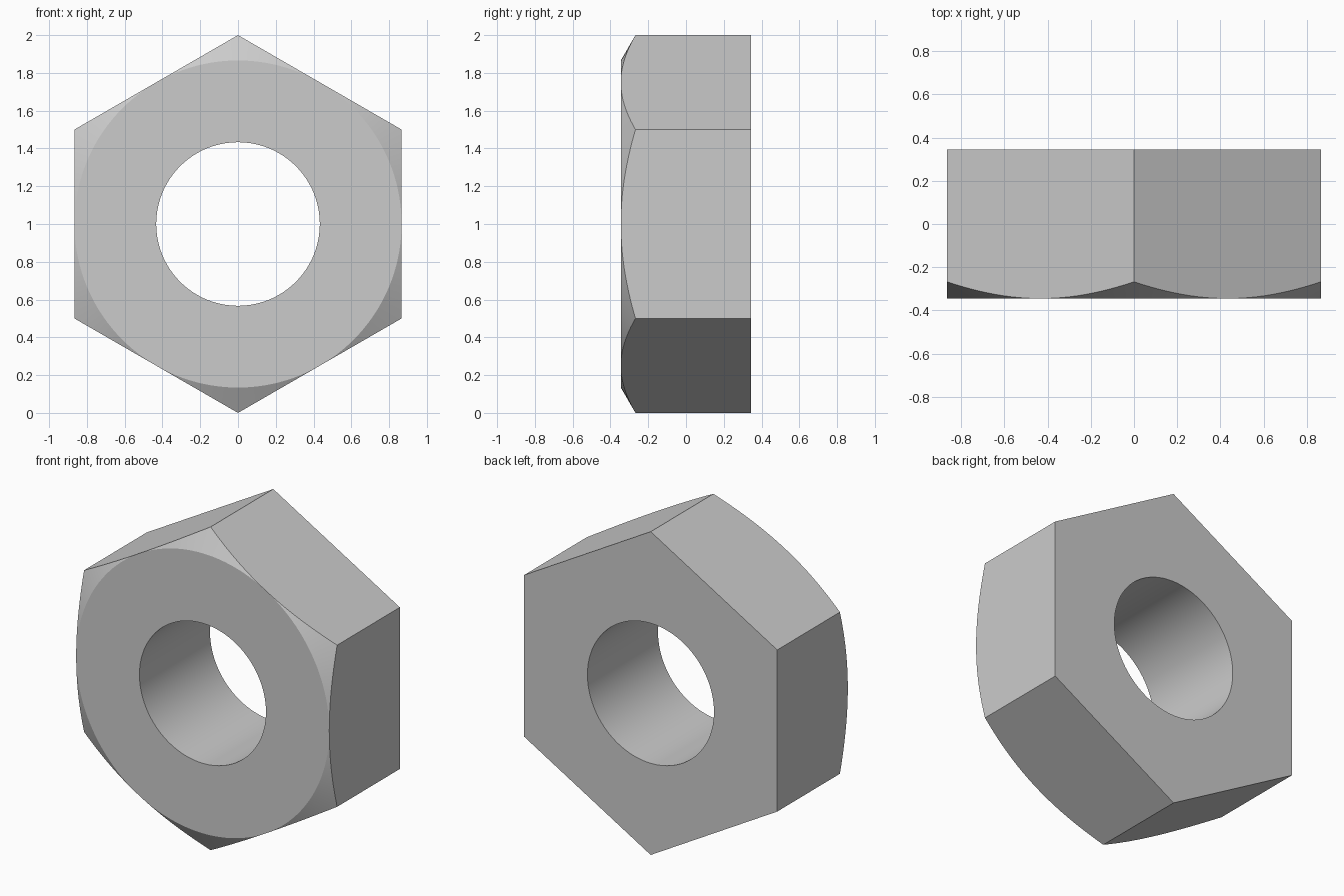
import bpy, bmesh, math

if "Cube" in bpy.data.objects:
    bpy.data.objects.remove(bpy.data.objects["Cube"])

N = 144                      # segments around, divisible by 12
FLAT = math.sqrt(3) / 2      # centre to flat side (corner radius is 1)
HOLE = 0.433                 # bore radius
HALF = 0.345                 # half thickness
CENTRE_Z = 1.0


def hex_radius(a):
    # distance to the hexagon outline, with corners at top and bottom
    local = (a - math.pi / 2) % (math.pi / 3) - math.pi / 6
    return FLAT / math.cos(local)


def chamfer_y(a):
    # 30 degree cone that cuts the front corners
    return -HALF + (hex_radius(a) - FLAT) * math.tan(math.pi / 6)


# Cross-section around the ring: (radius, y) at each angle
section = [
    lambda a: (HOLE, HALF),
    lambda a: (HOLE, -HALF),
    lambda a: (FLAT, -HALF),
    lambda a: (hex_radius(a), chamfer_y(a)),
    lambda a: (hex_radius(a), HALF),
]

bm = bmesh.new()
rings = []
for point in section:
    ring = []
    for i in range(N):
        a = math.pi / 2 + 2 * math.pi * i / N
        r, y = point(a)
        ring.append(bm.verts.new((r * math.cos(a), y, CENTRE_Z + r * math.sin(a))))
    rings.append(ring)

# Skin the closed section: bore, front face, chamfer, sides, back face
for k in range(len(rings)):
    p, q = rings[k], rings[(k + 1) % len(rings)]
    for i in range(N):
        j = (i + 1) % N
        bm.faces.new((p[i], p[j], q[j], q[i]))

# The cone touches each flat at its middle
bmesh.ops.remove_doubles(bm, verts=bm.verts, dist=1e-5)
bmesh.ops.recalc_face_normals(bm, faces=bm.faces)

mesh = bpy.data.meshes.new("hex_nut")
bm.to_mesh(mesh)
bm.free()
nut = bpy.data.objects.new("hex_nut", mesh)
bpy.context.collection.objects.link(nut)

# Smooth bore and cone, sharp edges elsewhere
bpy.context.view_layer.objects.active = nut
nut.select_set(True)
bpy.ops.object.shade_smooth_by_angle(angle=math.radians(20))
